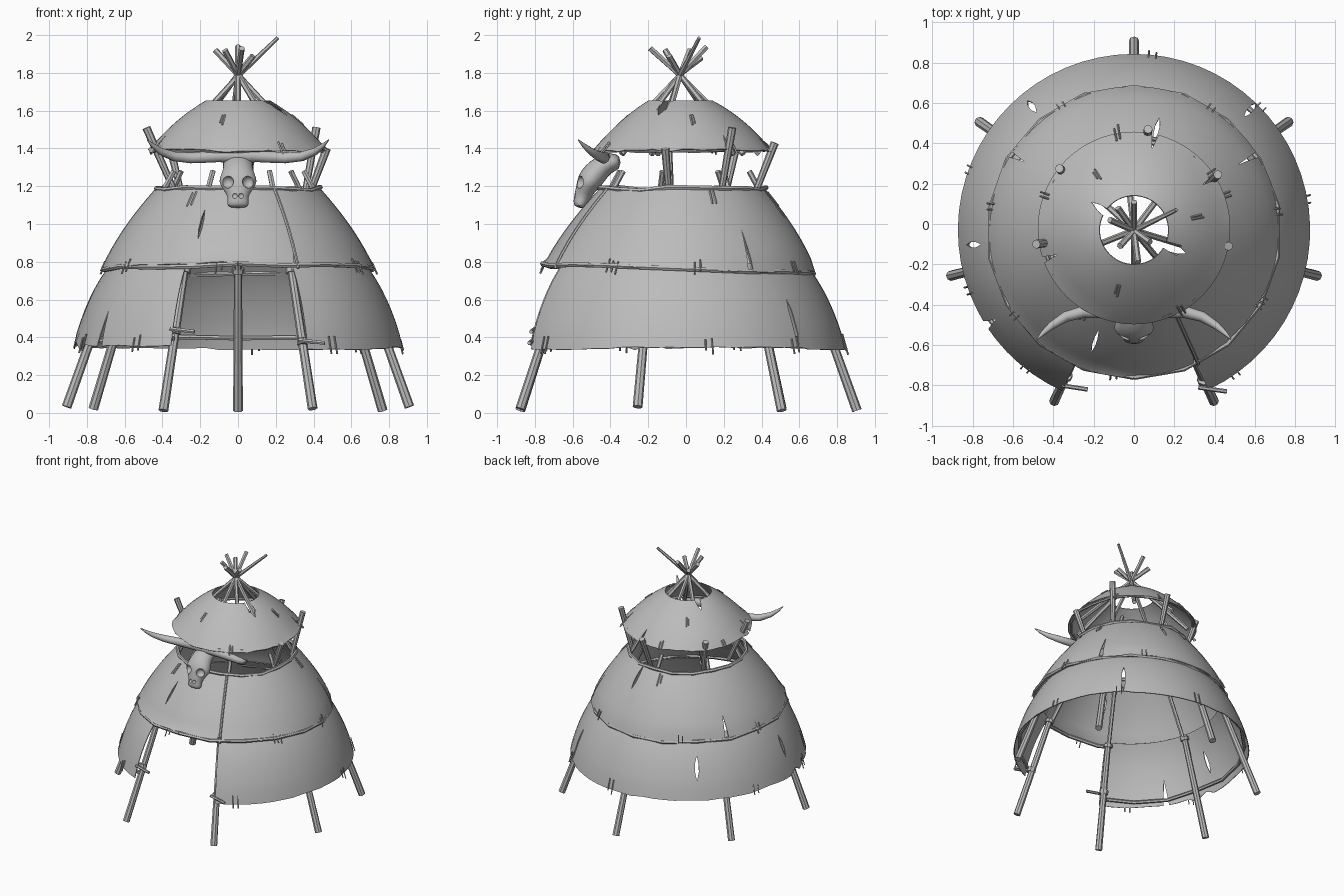
import bpy, bmesh, random
from math import sin, cos, pi, radians
from mathutils import Vector

random.seed(4)
cube = bpy.data.objects.get("Cube")
if cube:
    bpy.data.objects.remove(cube, do_unlink=True)

grey = bpy.data.materials.new("plain grey")
grey.use_nodes = True
grey.diffuse_color = (0.5, 0.5, 0.5, 1)
grey.node_tree.nodes["Principled BSDF"].inputs["Base Color"].default_value = grey.diffuse_color

LEGS = [90, 145, 194, 245, 295, 346, 35]


def polar(r, angle, z, cy=0.0):
    a = radians(angle)
    return Vector((r * cos(a), cy + r * sin(a), z))


def add_tube(bm, pts, radii, sides=8, ref=None):
    """Sweep an elliptical ring along points; radii are numbers or (side, depth)."""
    pts = [Vector(p) for p in pts]
    if not isinstance(radii, list):
        radii = [radii] * len(pts)
    first = (pts[1] - pts[0]).normalized()
    ref = Vector(ref) if ref else Vector((1, 0, 0) if abs(first.z) > 0.8 else (0, 0, 1))
    rings = []
    for i, p in enumerate(pts):
        t = (pts[min(i + 1, len(pts) - 1)] - pts[max(i - 1, 0)]).normalized()
        u = t.cross(ref).normalized()
        v = t.cross(u)
        ru, rv = radii[i] if isinstance(radii[i], tuple) else (radii[i], radii[i])
        rings.append([bm.verts.new(p + u * ru * cos(2 * pi * k / sides) + v * rv * sin(2 * pi * k / sides))
                      for k in range(sides)])
    for a, b in zip(rings, rings[1:]):
        for k in range(sides):
            n = (k + 1) % sides
            bm.faces.new((a[k], a[n], b[n], b[k]))
    bm.faces.new(rings[0])
    bm.faces.new(rings[-1])


def finish(name, bm, thickness=0, subdivide=0):
    bmesh.ops.recalc_face_normals(bm, faces=bm.faces)
    mesh = bpy.data.meshes.new(name)
    bm.to_mesh(mesh)
    bm.free()
    mesh.materials.append(grey)
    obj = bpy.data.objects.new(name, mesh)
    bpy.context.collection.objects.link(obj)
    bpy.ops.object.select_all(action='DESELECT')
    obj.select_set(True)
    bpy.context.view_layer.objects.active = obj
    if thickness:
        mod = obj.modifiers.new("thickness", 'SOLIDIFY')
        mod.thickness = thickness
        mod.offset = 0
        bpy.ops.object.modifier_apply(modifier=mod.name)
    if subdivide:
        mod = obj.modifiers.new("smooth", 'SUBSURF')
        mod.levels = subdivide
        bpy.ops.object.modifier_apply(modifier=mod.name)
    bpy.ops.object.shade_smooth_by_angle(angle=radians(40))
    return obj


def tube(name, pts, radii, sides=8):
    bm = bmesh.new()
    add_tube(bm, pts, radii, sides)
    return finish(name, bm)


def on_profile(prof, t):
    """Bowed profile through three (radius, height, y centre) points."""
    w = (2 * (t - 0.5) * (t - 1), 4 * t * (1 - t), 2 * t * (t - 0.5))
    return [sum(w[i] * prof[i][k] for i in range(3)) for k in range(3)]


def cover(name, prof, start, end, tears, ragged, tilt=0.0, cols=56, rows=8):
    """Hide shell with ragged hem, raised by tilt at the front; tears are (angle, first row, last row, width)."""
    closed = end - start >= 360
    step = (end - start) / cols
    gaps = {}
    for angle, lo, hi, width in tears:
        c = round(((angle - start) % 360) / step)
        for row in range(lo, hi + 1):
            if lo == 0:
                w = width * (hi + 1 - row) / (hi + 1)
            elif hi == rows:
                w = width * (row - lo + 1) / (hi - lo + 1)
            else:
                w = width
            gaps[c, row] = w
    hem, level = [], 0
    for c in range(cols + 1):
        if random.random() < 0.25:
            level = random.uniform(-ragged, ragged)
        hem.append(level + random.uniform(-0.003, 0.003) - tilt * sin(radians(start + c * step)))
    bm = bmesh.new()
    verts = {}

    def vert(c, row, side):
        if closed:
            c %= cols
        gap = gaps.get((c, row), 0)
        key = (c, row, side if gap else 0)
        if key not in verts:
            r, z, cy = on_profile(prof, row / rows)
            if row == 0:
                z += hem[c]
            verts[key] = bm.verts.new(polar(r, start + c * step + side * gap, z, cy))
        return verts[key]

    for c in range(cols):
        for row in range(rows):
            bm.faces.new((vert(c, row, 1), vert(c + 1, row, -1),
                          vert(c + 1, row + 1, -1), vert(c, row + 1, 1)))
    return finish(name, bm, thickness=0.006)


# Three hide covers, the lowest open at the front
LOW = [(0.87, 0.355, -.03), (0.785, 0.6, -.035), (0.67, 0.79, -.04)]
MID = [(0.72, 0.765, -.04), (0.605, 0.97, -.03), (0.435, 1.185, -.02)]
TOP = [(0.475, 1.385, -.02), (0.325, 1.54, -.02), (0.17, 1.65, -.03)]
cover("lower_cover", LOW, -65, 246,
      [(183, 3, 4, 1.0), (127, 3, 4, 1.0), (44, 1, 3, .8), (215, 0, 2, 1.5)], 0.022)
cover("middle_cover", MID, -90, 270,
      [(79, 6, 7, 1.2), (33, 0, 3, 1.2), (250, 4, 5, .8), (293, 0, 1, 1.5), (150, 0, 2, 1.2)], 0.010, tilt=0.024)
cover("upper_cover", TOP, -90, 270,
      [(146, 7, 8, 8), (-25, 6, 8, 12), (75, 0, 1, 2), (200, 0, 1, 2), (35, 0, 1, 2)], 0.008)


# Bent sapling hoops that hold the hems
def hoop(name, r, z, cy, start, end, thick, wobble, tilt=0.0):
    n = 18
    pts = []
    for i in range(n + 1):
        a = start + (end - start) * i / n
        dz = random.uniform(-wobble, wobble) - tilt * sin(radians(a))
        pts.append(polar(r + random.uniform(-.004, .004), a, z + dz, cy))
    if end - start == 360:
        pts[-1] = pts[0]
    tube(name, pts, thick, 6)


hoop("lower_hoop", 0.84, 0.39, -0.03, -65, 246, 0.013, 0.012)
hoop("middle_hem_hoop", 0.718, 0.762, -0.04, -90, 270, 0.014, 0.008, tilt=0.022)
hoop("middle_top_hoop", 0.44, 1.185, -0.02, -90, 270, 0.014, 0.01)
hoop("upper_hem_hoop", 0.46, 1.39, -0.02, -90, 270, 0.010, 0.008)

# Legs with lashings and the middle poles above them
for i, a in enumerate(LEGS):
    tube(f"leg_{i + 1}", [polar(0.935, a, 0.012 + 0.01 * (i % 3), -.03), polar(0.66, a, 0.78, -.03)],
         [0.026, 0.021])
    tube(f"leg_lashing_{i + 1}", [polar(0.672, a, 0.742, -.03), polar(0.664, a, 0.765, -.03)], 0.033)
    tube(f"middle_pole_{i + 1}", [polar(0.645, a, 0.76, -.03), polar(0.355, a + 3, 1.28, -.02)], 0.015, 6)

# Flared stakes carrying the upper cover
stakes = [((.055, .365, 1.16), (.07, .47, 1.43)), ((-.30, .21, 1.16), (-.37, .275, 1.45)),
          ((-.33, -.08, 1.16), (-.485, -.10, 1.51)), ((.38, -.09, 1.16), (.47, -.11, 1.40)),
          ((.355, .185, 1.16), (.415, .245, 1.51))]
for i, ends in enumerate(stakes):
    tube(f"stake_{i + 1}", ends, [0.017, 0.022])

# Crossed top poles
tips = [(.21, .07, 1.985), (0, .11, 1.94), (-.12, .02, 1.92), (-.07, -.11, 1.92),
        (.02, -.19, 1.93), (.08, -.09, 1.89), (-.08, .08, 1.88)]
for i, tip in enumerate(tips):
    tip = Vector(tip)
    cross = Vector((tip.x * 0.08, tip.y * 0.08 - 0.03, 1.80))
    away = Vector((-tip.x, -tip.y - 0.02, 0)).normalized()
    foot = away * 0.41 + Vector((0, -0.02, 1.37))
    tube(f"top_pole_{i + 1}", [foot, cross, tip], [0.016, 0.015, 0.010 if i == 0 else 0.016], 6)

# Seam rod on the front flap and the cross pegs on the front legs
seam = []
for k in range(7):
    r, z, cy = on_profile(MID, k / 6)
    seam.append(polar(r + 0.008, 296, z, cy))
tube("seam_rod", seam, 0.009, 6)
tube("door_peg_right", [(-.36, -.80, .445), (-.23, -.82, .43)], 0.011, 6)
tube("door_peg_left", [(.32, -.81, .385), (.46, -.83, .37)], 0.011, 6)
for side, x, z in (("left", .346, .375), ("right", -.338, .43)):
    y = -.775 if side == "left" else -.755
    tube(f"door_lashing_{side}", [(x, y, z - .015), (x, y + .01, z + .015)], 0.034)

# Paired stitch pegs along the hems
stitches = [(LOW, .02, (84, 160, 44, 232, 10, 305, 200)), (MID, .03, (262, 8, -28, 58, 120, 170, 215, 330)),
            (MID, .9, (20, 100, 240)), (TOP, .05, (35, 100, 160, 300)), (TOP, .55, (10, 125, 255))]
bm = bmesh.new()
for prof, t, angles in stitches:
    for a in angles:
        for d in (-1.2, 1.2):
            ends = []
            for s in (-0.08, 0.07):
                r, z, cy = on_profile(prof, t + s + random.uniform(-.03, .03))
                ends.append(polar(r + 0.009, a + d, z, cy))
            add_tube(bm, ends, 0.005, 4)
finish("stitch_pegs", bm)

# Horned skull over the door
spine = [(-.345, 1.325, .06, .035), (-.39, 1.33, .09, .055), (-.44, 1.31, .078, .062),
         (-.485, 1.265, .088, .07), (-.515, 1.225, .112, .068), (-.535, 1.18, .078, .052),
         (-.55, 1.14, .052, .045), (-.56, 1.11, .062, .04), (-.565, 1.085, .052, .028)]
bm = bmesh.new()
add_tube(bm, [(0, y, z) for y, z, w, d in spine], [(w, d) for y, z, w, d in spine], 12, ref=(0, 1, -1))
skull = finish("skull", bm, subdivide=1)
holes = bmesh.new()
for sx in (-1, 1):
    for x, y, z, r in ((.055, -.565, 1.222, .034), (.018, -.597, 1.15, .017)):
        sphere = bmesh.ops.create_icosphere(holes, subdivisions=2, radius=r)
        bmesh.ops.translate(holes, verts=sphere["verts"], vec=(sx * x, y, z))
cutter = finish("socket_cutter", holes)
cutter.hide_render = True
cut = skull.modifiers.new("sockets", 'BOOLEAN')
cut.operation = 'DIFFERENCE'
cut.object = cutter
bpy.ops.object.select_all(action='DESELECT')
skull.select_set(True)
bpy.context.view_layer.objects.active = skull
bpy.ops.object.modifier_apply(modifier=cut.name)
bpy.ops.object.shade_smooth_by_angle(angle=radians(40))
bpy.data.objects.remove(cutter, do_unlink=True)

tube("skull_poll", [(-.09, -.435, 1.36), (0, -.44, 1.36), (.09, -.435, 1.36)], [.035, .036, .035], 10)
for side, s in (("left", 1), ("right", -1)):
    path = [(.07, -.44, 1.36), (.16, -.435, 1.355), (.25, -.435, 1.35), (.34, -.46, 1.358),
            (.41, -.505, 1.385), (.45, -.54, 1.415), (.48, -.57, 1.445)]
    tube(f"horn_{side}", [(s * x, y, z) for x, y, z in path], [.032, .032, .03, .026, .019, .012, .003], 10)
